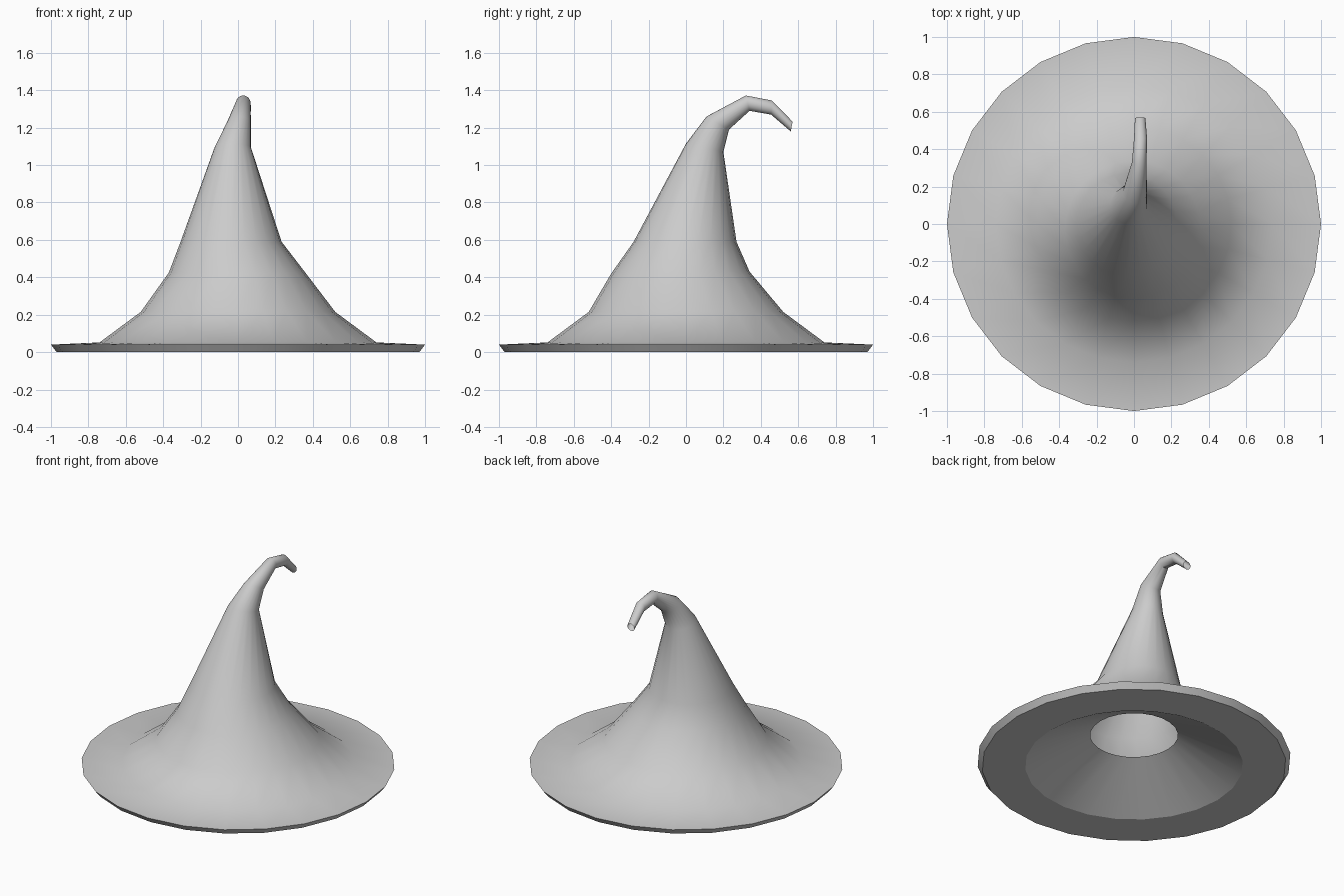
import bpy, bmesh
from math import sin, cos, pi, radians

if "Cube" in bpy.data.objects:
    bpy.data.objects.remove(bpy.data.objects["Cube"])

SIDES = 24


def circle(r, z):
    return (0, r, -r, z, r, z)


def loft(name, rings):
    """Skin rings given as (centre x, x radius, front y, front z, back y, back z)."""
    bm = bmesh.new()
    loops = []
    for cx, rx, y1, z1, y2, z2 in rings:
        loop = []
        for i in range(SIDES):
            a = 2 * pi * i / SIDES
            t = (1 + sin(a)) / 2
            loop.append(bm.verts.new((cx + rx * cos(a), y1 + (y2 - y1) * t, z1 + (z2 - z1) * t)))
        loops.append(loop)
    for lo, hi in zip(loops, loops[1:]):
        for i in range(SIDES):
            j = (i + 1) % SIDES
            bm.faces.new((lo[i], lo[j], hi[j], hi[i]))
    mesh = bpy.data.meshes.new(name)
    bm.to_mesh(mesh)
    bm.free()
    ob = bpy.data.objects.new(name, mesh)
    bpy.context.collection.objects.link(ob)
    bpy.context.view_layer.objects.active = ob
    ob.select_set(True)
    bpy.ops.object.shade_smooth_by_angle(angle=radians(45))
    return ob


# Underside with a flat ring, then brim, flared crown and open curled tip
loft("hat", [
    circle(0.695, 0), circle(0.97, 0), circle(1.0, 0.04),
    circle(0.74, 0.052), circle(0.52, 0.215),
    (-0.005, 0.365, -0.40, 0.42, 0.34, 0.43),
    (-0.037, 0.27, -0.28, 0.59, 0.27, 0.59),
    (-0.028, 0.098, 0.0, 1.115, 0.20, 1.07),
    (0.005, 0.064, 0.11, 1.26, 0.23, 1.19),
    (0.028, 0.039, 0.32, 1.372, 0.34, 1.29),
    (0.035, 0.035, 0.46, 1.345, 0.455, 1.27),
    (0.033, 0.028, 0.57, 1.232, 0.56, 1.18),
])

# Shallow funnel lining, open into the hollow crown
loft("lining", [circle(0.28, 0.22), circle(0.695, 0)])
